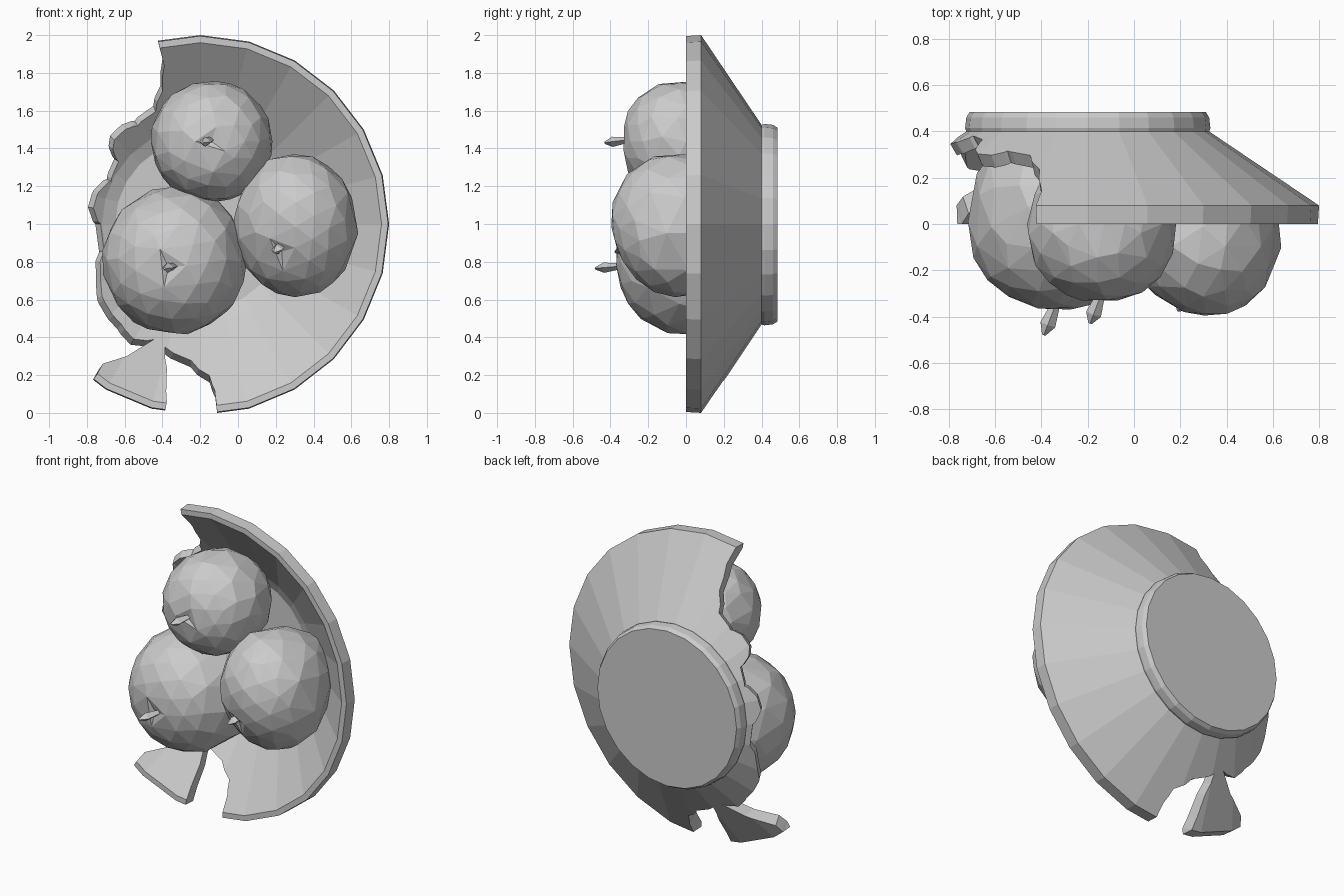
import bpy, bmesh, math
from mathutils import Vector

if "Cube" in bpy.data.objects:
    bpy.data.objects.remove(bpy.data.objects["Cube"])

CX, CZ = -0.2, 1.0   # bowl axis runs along y through this point


def finish(bm, name):
    bmesh.ops.recalc_face_normals(bm, faces=bm.faces[:])
    me = bpy.data.meshes.new(name)
    bm.to_mesh(me)
    bm.free()
    ob = bpy.data.objects.new(name, me)
    bpy.context.collection.objects.link(ob)
    return ob


def apply_modifier(ob, mod):
    bpy.context.view_layer.objects.active = ob
    bpy.ops.object.modifier_apply(modifier=mod.name)


# Bowl: closed radius/depth profile turned round the y axis
def make_bowl(n=24):
    profile = [(0.45, 0.375), (0.52, 0.34), (0.96, 0.0), (0.995, 0.0), (1.0, 0.08),
               (0.525, 0.40), (0.53, 0.415), (0.525, 0.46), (0.51, 0.485)]
    bm = bmesh.new()
    rings = []
    for r, y in profile:
        ring = []
        for i in range(n):
            a = 2 * math.pi * i / n
            s = math.sin(a) * (1.012 if math.sin(a) < 0 else 1)
            ring.append(bm.verts.new((CX + r * math.cos(a), y, CZ + r * s)))
        rings.append(ring)
    for a, b in zip(rings, rings[1:]):
        for i in range(n):
            j = (i + 1) % n
            bm.faces.new((a[i], a[j], b[j], b[i]))
    bm.faces.new(rings[0])
    bm.faces.new(rings[-1])
    return finish(bm, "broken_bowl")


# Cutter: outline of the surviving bowl, its walls square to the sloping side
def make_cutter():
    outline = [(-0.425, 1.975), (-0.40, 1.88), (-0.41, 1.74), (-0.45, 1.63), (-0.55, 1.55),
               (-0.62, 1.53), (-0.68, 1.47), (-0.685, 1.40), (-0.66, 1.35), (-0.70, 1.24),
               (-0.77, 1.18), (-0.80, 1.09), (-0.76, 1.0), (-0.74, 0.85), (-0.75, 0.60),
               (-0.70, 0.51), (-0.64, 0.44), (-0.57, 0.36), (-0.46, 0.355), (-0.74, 0.225),
               (-0.77, 0.17), (-0.94, -0.07), (-0.44, -0.28), (-0.385, 0.015), (-0.385, 0.20),
               (-0.395, 0.315), (-0.25, 0.24), (-0.15, 0.16), (-0.12, 0.08), (-0.11, 0.0),
               (-0.09, -0.4), (1.4, -0.5), (1.4, 2.5), (-0.5, 2.4)]
    bm = bmesh.new()
    loops = []
    for y in (-0.2, 0.6):
        loop = []
        for x, z in outline:
            d = Vector((x - CX, z - CZ))
            r = d.length
            surface_y = 0.08 + (1 - r) * 0.7
            d = d.normalized() * (r + (y - surface_y) * 0.6)
            loop.append(bm.verts.new((CX + d.x, y, CZ + d.y)))
        loops.append(loop)
    a, b = loops
    for i in range(len(a)):
        j = (i + 1) % len(a)
        bm.faces.new((a[i], a[j], b[j], b[i]))
    bm.faces.new(a)
    bm.faces.new(b)
    bmesh.ops.triangulate(bm, faces=bm.faces[:])
    return finish(bm, "break_cutter")


bowl = make_bowl()
cutter = make_cutter()
mod = bowl.modifiers.new("break", 'BOOLEAN')
mod.operation = 'INTERSECT'
mod.solver = 'EXACT'
mod.object = cutter
apply_modifier(bowl, mod)
bpy.data.objects.remove(cutter)


# Apple: coarse faceted ball with fuller shoulders, lightly dimpled at the
# stem end, narrowing towards the far end by the taper amount
def make_apple(name, centre, radii, axis, taper):
    bm = bmesh.new()
    bmesh.ops.create_icosphere(bm, subdivisions=3, radius=1)
    turn = Vector((0, 0, 1)).rotation_difference(Vector(axis))
    for v in bm.verts:
        p = v.co.copy()
        if p.z > 0.98:
            p.z -= 0.06
        elif p.z > 0:
            p /= (math.hypot(p.x, p.y) ** 2.3 + p.z ** 2.3) ** (1 / 2.3)
        else:
            p.x *= 1 + taper * p.z
            p.y *= 1 + taper * p.z
        p = turn @ p
        v.co = [c + s * q for c, s, q in zip(centre, radii, p)]
    ob = finish(bm, name)
    dec = ob.modifiers.new("coarsen", 'DECIMATE')
    dec.ratio = 0.65
    apply_modifier(ob, dec)


# Stem: small four-sided peg, flaring to a blunt point
def make_stem(name, start, end):
    start, end = Vector(start), Vector(end)
    d = end - start
    side = d.cross(Vector((0, 0, 1))).normalized()
    up = side.cross(d).normalized()
    bm = bmesh.new()
    rings = []
    for t, w in ((0, 0.012), (0.75, 0.034), (1, 0.008)):
        p = start + d * t
        rings.append([bm.verts.new(p + side * a * w + up * b * w * 0.8)
                      for a, b in ((1, 0), (0, 1), (-1, 0), (0, -1))])
    for a, b in zip(rings, rings[1:]):
        for i in range(4):
            j = (i + 1) % 4
            bm.faces.new((a[i], a[j], b[j], b[i]))
    bm.faces.new(rings[0])
    bm.faces.new(rings[-1])
    return finish(bm, name)


# name, centre, radii, stem direction, taper, stem base, stem tip
fruit = [
    ("top", (-0.14, 0.0, 1.437), (0.322, 0.335, 0.322), (0, -1, 0), 0.05,
     (-0.13, -0.27, 1.45), (-0.19, -0.43, 1.43)),
    ("left", (-0.333, 0.04, 0.808), (0.382, 0.41, 0.392), (-0.1, -1, -0.1), 0.0,
     (-0.32, -0.30, 0.78), (-0.39, -0.48, 0.765)),
    ("right", (0.315, -0.02, 1.01), (0.33, 0.365, 0.385), (-0.25, -0.8, -0.4), 0.22,
     (0.26, -0.27, 0.91), (0.19, -0.375, 0.85)),
]
for side, centre, radii, axis, taper, base, tip in fruit:
    make_apple(side + "_apple", centre, radii, axis, taper)
    make_stem(side + "_stem", base, tip)
